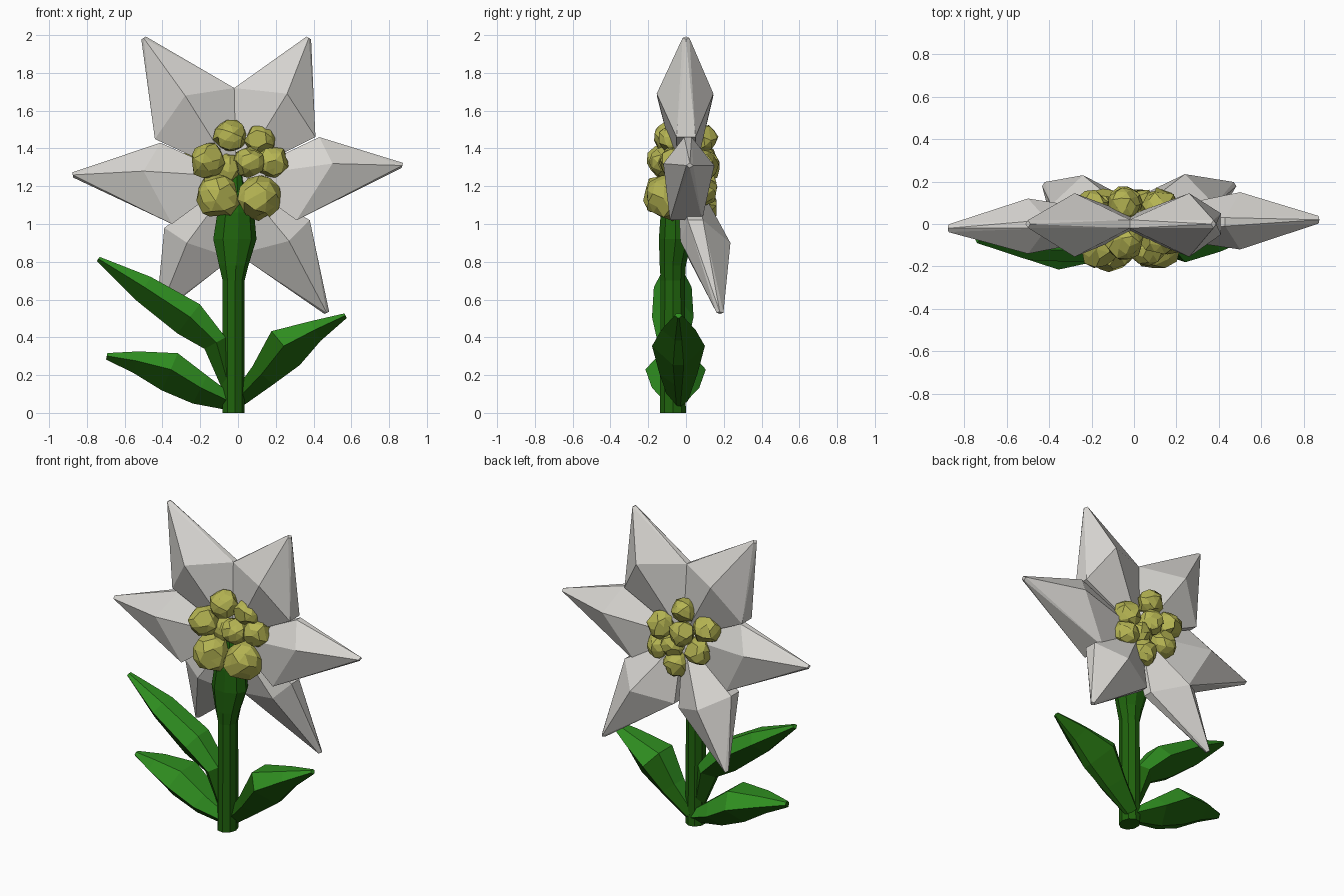
import bpy, bmesh, math, random
from mathutils import Vector

random.seed(4)
cube = bpy.data.objects.get("Cube")
if cube:
    bpy.data.objects.remove(cube, do_unlink=True)


def material(name, rgb):
    m = bpy.data.materials.new(name)
    m.use_nodes = True
    m.diffuse_color = (*rgb, 1)
    m.node_tree.nodes["Principled BSDF"].inputs["Base Color"].default_value = (*rgb, 1)
    return m


WHITE = material("petal_white", (0.68, 0.665, 0.635))
YELLOW = material("pollen_yellow", (0.46, 0.455, 0.085))
GREEN = material("stem_green", (0.014, 0.125, 0.004))
LEAF = material("leaf_green", (0.028, 0.27, 0.014))


def finish(bm, name, *mats):
    bmesh.ops.recalc_face_normals(bm, faces=bm.faces)
    mesh = bpy.data.meshes.new(name)
    bm.to_mesh(mesh)
    bm.free()
    for m in mats:
        mesh.materials.append(m)
    obj = bpy.data.objects.new(name, mesh)
    bpy.context.collection.objects.link(obj)
    return obj


def loft(rings):
    """Skin a list of equal-sized point rings and cap both ends."""
    bm = bmesh.new()
    loops = [[bm.verts.new(p) for p in ring] for ring in rings]
    n = len(loops[0])
    for a, b in zip(loops, loops[1:]):
        for i in range(n):
            j = (i + 1) % n
            bm.faces.new((a[i], a[j], b[j], b[i]))
    bm.faces.new(loops[0])
    bm.faces.new(loops[-1])
    bmesh.ops.recalc_face_normals(bm, faces=bm.faces)
    return bm


# Petals: a faceted spike, thin at the heart, thickest at the shoulder;
# each side corner is a point and its half thickness
def petal(name, tip, corners, front, back):
    heart = Vector((-0.01, 0, 1.25))
    tip = Vector(tip)
    across = (Vector(corners[0][0]) - Vector(corners[1][0])).normalized() * 0.014
    depth = Vector((0, 1, 0))
    pts = [tip + across, tip - across, tip + depth * 0.018, tip - depth * 0.018,
           heart + depth * 0.045, heart - depth * 0.045, Vector(front), Vector(back)]
    for point, half in corners:
        pts += [Vector(point) + depth * half, Vector(point) - depth * half]
    bm = bmesh.new()
    for p in pts:
        bm.verts.new(p)
    bmesh.ops.convex_hull(bm, input=bm.verts)
    bmesh.ops.delete(bm, geom=[v for v in bm.verts if not v.link_faces], context='VERTS')
    finish(bm, name, WHITE)


petal("petal_upper_right", (-0.5, 0, 1.985), [((-0.44, 0, 1.45), .05), ((-0.02, 0, 1.72), .02)],
      (-0.28, -0.155, 1.68), (-0.28, 0.145, 1.68))
petal("petal_upper_left", (0.375, 0, 1.985), [((-0.02, 0, 1.72), .02), ((0.41, 0, 1.46), .05)],
      (0.26, -0.155, 1.69), (0.26, 0.145, 1.69))
petal("petal_left", (0.87, 0.02, 1.31), [((0.43, 0.01, 1.46), .02), ((0.31, 0, 1.02), .085)],
      (0.5, -0.12, 1.32), (0.5, 0.15, 1.31))
petal("petal_right", (-0.875, -0.02, 1.26), [((-0.41, 0, 1.43), .02), ((-0.35, 0, 1.0), .085)],
      (-0.5, -0.14, 1.28), (-0.5, 0.12, 1.28))
petal("petal_lower_left", (0.47, 0.18, 0.53), [((0.38, 0.05, 1.02), .04), ((0, 0.09, 0.84), .03)],
      (0.27, -0.03, 0.91), (0.24, 0.235, 0.9))
petal("petal_lower_right", (-0.42, 0.18, 0.53), [((-0.39, 0.05, 0.98), .04), ((-0.03, 0.09, 0.82), .03)],
      (-0.27, -0.03, 0.9), (-0.24, 0.23, 0.9))

# Stem with the swollen bud under the flower
rings = []
for z, rx, ry, cx, cy in [(0, .06, .07, -.025, -.07), (0.7, .06, .065, -.025, -.07),
                          (0.78, .08, .07, -.025, -.07), (0.92, .118, .09, -.02, -.055),
                          (1.06, .1, .08, -.015, -.055), (1.17, .05, .06, -.01, -.03),
                          (1.36, .035, .04, -.02, -.02)]:
    rings.append([(cx + rx * math.cos(a), cy + ry * math.sin(a), z)
                  for a in (math.tau * i / 9 for i in range(9))])
finish(loft(rings), "stem", GREEN)


# Leaves: broad blades with a flat top and a keel; stations are x, z, thickness, width
def leaf(name, cy, stations):
    axis = [Vector((x, cy, z)) for x, z, _, _ in stations]
    rings = []
    for i, (x, z, h, w) in enumerate(stations):
        d = (axis[min(i + 1, len(axis) - 1)] - axis[max(i - 1, 0)]).normalized()
        up = Vector((-d.z, 0, d.x))
        if up.z < 0:
            up = -up
        section = [(-0.5, 0.95), (0.5, 0.95), (1, 0.1), (0.2, -1), (-0.2, -1), (-1, 0.1)]
        rings.append([axis[i] + Vector((0, w * s, 0)) + up * h * t for s, t in section])
    bm = loft(rings)
    for f in bm.faces:
        f.material_index = 1 if f.normal.z > 0.3 else 0
    finish(bm, name, GREEN, LEAF)


leaf("leaf_tall", -0.07, [(-.04, .1, .03, .04), (-.12, .37, .065, .08), (-.26, .5, .1, .11),
                          (-.5, .66, .075, .1), (-.74, .815, .014, .02)])
leaf("leaf_low", -0.055, [(-.03, .05, .04, .05), (-.2, .125, .085, .125), (-.36, .22, .11, .16),
                          (-.54, .27, .06, .1), (-.695, .3, .018, .02)])
leaf("leaf_left", -0.04, [(-.01, .06, .04, .05), (.13, .2, .075, .1), (.25, .345, .12, .14),
                          (.41, .435, .06, .09), (.57, .515, .014, .02)])


# Cluster of faceted pollen beads on both sides of the heart
beads = [(-.04, -.08, 1.465, .088), (.12, -.06, 1.45, .085), (-.16, -.11, 1.335, .095),
         (.06, -.11, 1.33, .08), (.18, -.06, 1.33, .085), (-.11, -.11, 1.15, .115),
         (.11, -.1, 1.14, .115), (-.06, -.05, 1.3, .08),
         (-.05, .09, 1.45, .075), (.12, .08, 1.31, .085), (-.2, .07, 1.36, .085),
         (-.04, .1, 1.3, .08), (.13, .08, 1.17, .085), (-.15, .08, 1.21, .085),
         (0, .09, 1.09, .08), (.03, .09, 1.21, .075)]
for i, (x, y, z, r) in enumerate(beads):
    bm = bmesh.new()
    bmesh.ops.create_icosphere(bm, subdivisions=2, radius=r)
    for v in bm.verts:
        v.co *= random.uniform(0.9, 1.12)
    bmesh.ops.dissolve_limit(bm, angle_limit=math.radians(20), verts=bm.verts, edges=bm.edges)
    bead = finish(bm, f"bead_{i + 1}", YELLOW)
    bead.location = (x, y, z)
    bead.rotation_euler = [random.uniform(0, math.tau) for _ in range(3)]
